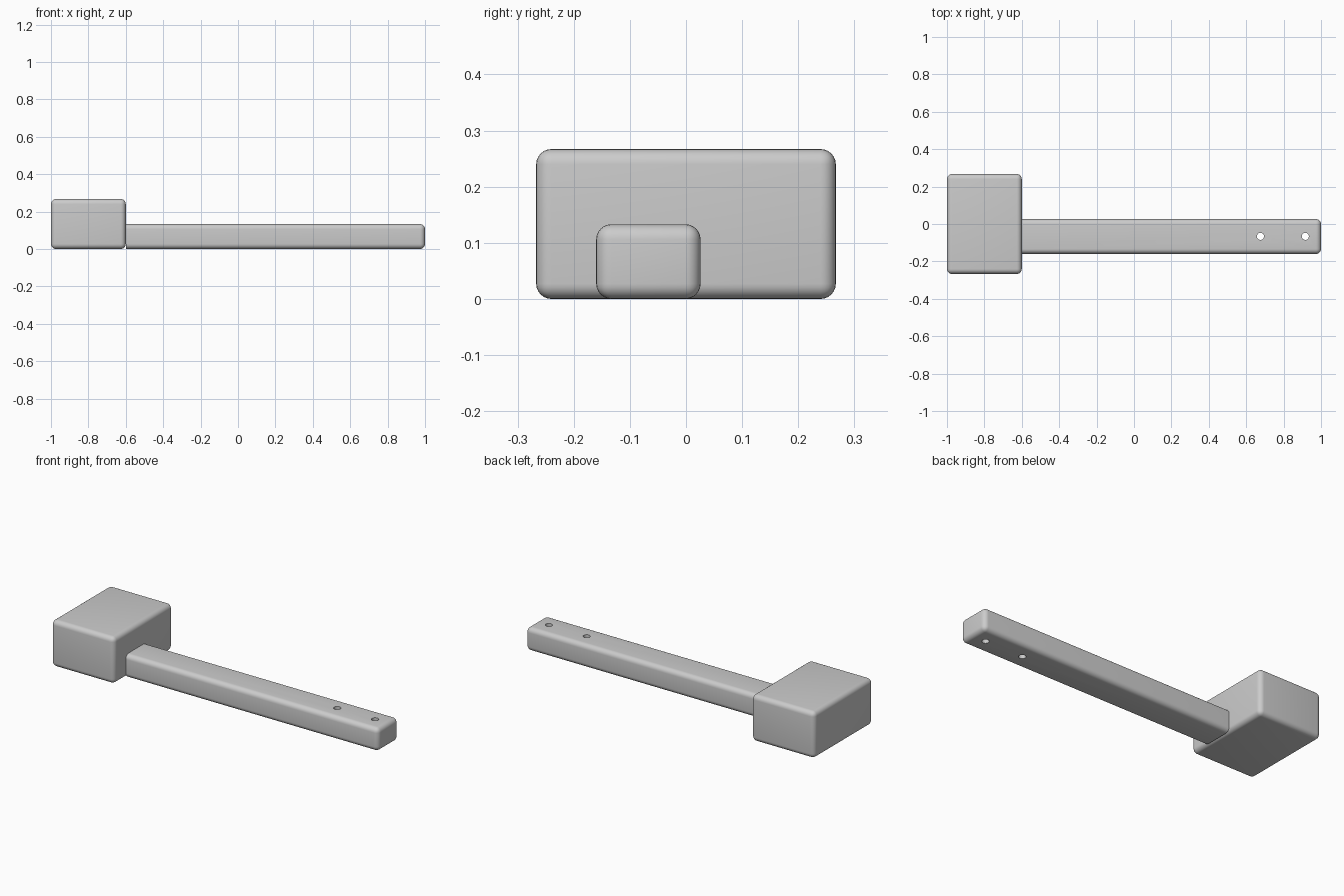
import bpy
import bmesh
from mathutils import Vector

cube = bpy.data.objects.get("Cube")
if cube:
    bpy.data.objects.remove(cube, do_unlink=True)

GREY = (0.6, 0.6, 0.6, 1)
grey = bpy.data.materials.new("plain grey")
grey.use_nodes = True
grey.diffuse_color = GREY
grey.node_tree.nodes["Principled BSDF"].inputs["Base Color"].default_value = GREY


def link(name, bm):
    mesh = bpy.data.meshes.new(name)
    bm.to_mesh(mesh)
    bm.free()
    mesh.materials.append(grey)
    obj = bpy.data.objects.new(name, mesh)
    bpy.context.collection.objects.link(obj)
    return obj


def rounded_box(name, low, high, radius, square_left_end=False):
    """Box between two corners with rounded edges."""
    low, high = Vector(low), Vector(high)
    bm = bmesh.new()
    bmesh.ops.create_cube(bm, size=1)
    for v in bm.verts:
        v.co = (low + high) / 2 + v.co * (high - low)
    edges = [e for e in bm.edges if not square_left_end
             or any(v.co.x > low.x + radius for v in e.verts)]
    bmesh.ops.bevel(bm, geom=edges, offset=radius, segments=6,
                    profile=0.5, affect='EDGES', clamp_overlap=True)
    return link(name, bm)


def finish(obj):
    bpy.ops.object.select_all(action='DESELECT')
    obj.select_set(True)
    bpy.context.view_layer.objects.active = obj
    for mod in list(obj.modifiers):
        bpy.ops.object.modifier_apply(modifier=mod.name)
    bpy.ops.object.shade_smooth_by_angle(angle=0.6)


# Head block and handle
head = rounded_box("head", (-1, -0.267, 0), (-0.6, 0.267, 0.267), 0.027)
handle = rounded_box("handle", (-0.6, -0.16, 0), (1, 0.026, 0.133), 0.027, True)

# Two holes through the handle near its tip
for i, x in enumerate((0.676, 0.916)):
    bm = bmesh.new()
    bmesh.ops.create_cone(bm, cap_ends=True, segments=32, radius1=0.019,
                          radius2=0.019, depth=0.5)
    bmesh.ops.translate(bm, verts=bm.verts, vec=(x, -0.066, 0.066))
    cutter = link(f"hole_cutter_{i + 1}", bm)
    cutter.hide_render = True
    cut = handle.modifiers.new("hole", 'BOOLEAN')
    cut.operation = 'DIFFERENCE'
    cut.solver = 'EXACT'
    cut.object = cutter

finish(head)
finish(handle)
for obj in [o for o in bpy.data.objects if o.name.startswith("hole_cutter")]:
    bpy.data.objects.remove(obj, do_unlink=True)
